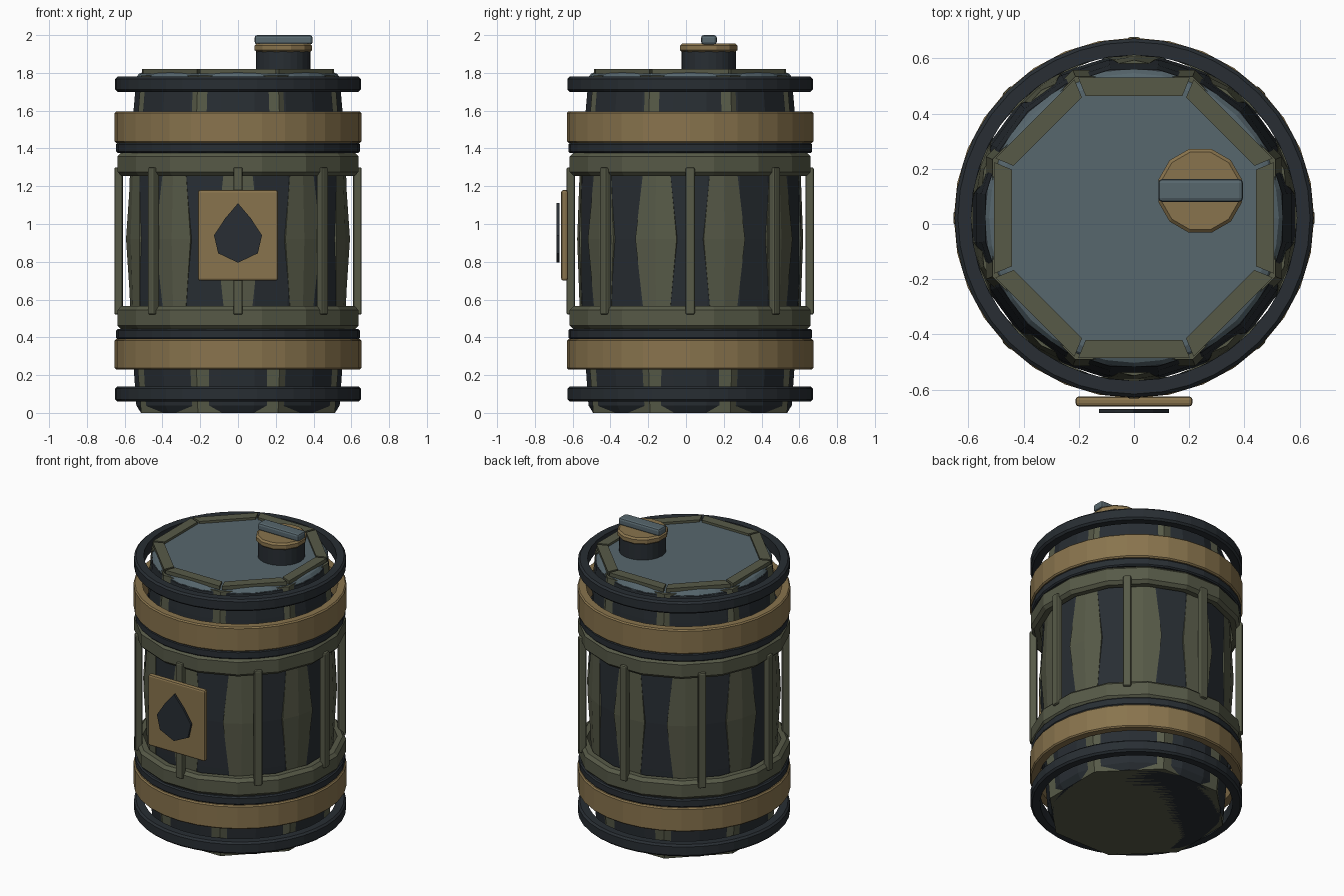
import bpy, bmesh, math
from mathutils import Matrix, Vector

if "Cube" in bpy.data.objects:
    bpy.data.objects.remove(bpy.data.objects["Cube"])

CY = 0.022  # barrel axis sits slightly behind the origin


def material(name, rgb):
    m = bpy.data.materials.new(name)
    m.diffuse_color = (*rgb, 1)
    m.use_nodes = True
    m.node_tree.nodes["Principled BSDF"].inputs["Base Color"].default_value = m.diffuse_color
    return m


DARK = material("dark_steel", (0.021, 0.027, 0.033))
OLIVE = material("olive_paint", (0.095, 0.102, 0.064))
BRASS = material("brass", (0.25, 0.175, 0.075))
SLATE = material("slate", (0.095, 0.135, 0.155))


def finish(name, bm, mat, bevel=0):
    bmesh.ops.recalc_face_normals(bm, faces=bm.faces)
    me = bpy.data.meshes.new(name)
    bm.to_mesh(me)
    bm.free()
    ob = bpy.data.objects.new(name, me)
    bpy.context.collection.objects.link(ob)
    me.materials.append(mat)
    if bevel:
        b = ob.modifiers.new("bevel", "BEVEL")
        b.width, b.segments = bevel, 2
        b.limit_method = "ANGLE"
    return ob


def lathe(name, profile, sides, mat, turn=0.0, ring=False, centre=(0, CY)):
    """Revolve (radius, z) points; ring=True closes the section, else caps the ends."""
    bm = bmesh.new()
    loops = []
    for r, z in profile:
        loops.append([bm.verts.new((centre[0] + r * math.cos(turn + math.tau * i / sides),
                                    centre[1] + r * math.sin(turn + math.tau * i / sides), z))
                      for i in range(sides)])
    pairs = list(zip(loops, loops[1:])) + ([(loops[-1], loops[0])] if ring else [])
    for a, b in pairs:
        for i in range(sides):
            j = (i + 1) % sides
            bm.faces.new((a[i], a[j], b[j], b[i]))
    if not ring:
        bm.faces.new(loops[0][::-1])
        bm.faces.new(loops[-1])
    return finish(name, bm, mat)


def hoop(name, r0, r1, z0, z1, sides, mat, c=0.012, turn=0.0):
    """Hollow band with chamfered outer edges."""
    return lathe(name, [(r0, z0), (r1 - c, z0), (r1, z0 + c), (r1, z1 - c), (r1 - c, z1), (r0, z1)],
                 sides, mat, turn, ring=True)


def box(name, lo, hi, mat, bevel=0.01):
    bm = bmesh.new()
    bmesh.ops.create_cube(bm, size=1)
    for v in bm.verts:
        v.co = Vector([(a + b) / 2 + c * (b - a) for a, b, c in zip(lo, hi, v.co)])
    return finish(name, bm, mat, bevel)


def prism(name, outline, vec, mat, bevel=0):
    bm = bmesh.new()
    f = bm.faces.new([bm.verts.new(p) for p in outline])
    new = bmesh.ops.extrude_face_region(bm, geom=[f])["geom"]
    bmesh.ops.translate(bm, vec=vec, verts=[v for v in new if isinstance(v, bmesh.types.BMVert)])
    return finish(name, bm, mat, bevel)


def spin(ob, angle):
    ob.data.transform(Matrix.Translation((0, CY, 0)) @ Matrix.Rotation(angle, 4, "Z"))


# bulging core
lathe("barrel_core", [(0.52, 0.0), (0.545, 0.04), (0.56, 0.25), (0.58, 0.6), (0.59, 0.92),
                      (0.58, 1.25), (0.56, 1.6), (0.545, 1.77), (0.52, 1.79)], 20, DARK, math.pi / 20)

# ten raised staves, widest at mid height
half = [(0.35, 0.055, 0.572), (0.55, 0.075, 0.585), (0.92, 0.115, 0.598),
        (1.28, 0.075, 0.585), (1.48, 0.055, 0.572)]
for k in range(10):
    bm = bmesh.new()
    rows = [[bm.verts.new(p) for p in ((r - 0.06, -w, z), (r - 0.012, -w, z), (r, 0, z),
                                       (r - 0.012, w, z), (r - 0.06, w, z))] for z, w, r in half]
    for a, b in zip(rows, rows[1:]):
        for i in range(5):
            j = (i + 1) % 5
            bm.faces.new((a[i], a[j], b[j], b[i]))
    bm.faces.new(rows[0])
    bm.faces.new(rows[-1])
    spin(finish(f"stave_{k}", bm, OLIVE), math.radians(-90 + 36 * k))

# octagonal corners showing at both barrel ends
for label, z0, z1, ra, rb in (("bottom", 0.0, 0.3, 0.555, 0.58), ("top", 1.5, 1.785, 0.58, 0.555)):
    lathe(f"{label}_end_liner", [(ra, z0), (rb, z1)], 8, OLIVE, math.pi / 8)

# hoops, mirrored about mid height
for label, flip in (("lower", False), ("upper", True)):
    def span(a, b):
        return (1.82 - b + 0.02, 1.82 - a + 0.02) if flip else (a, b)
    hoop(f"{label}_rim_ring", 0.59, 0.65, *span(0.06, 0.14), 40, DARK)
    hoop(f"{label}_brass_band", 0.60, 0.653, *((1.43, 1.595) if flip else (0.23, 0.39)), 32, BRASS, 0.008)
    hoop(f"{label}_dark_band", 0.59, 0.645, *((1.375, 1.43) if flip else (0.39, 0.445)), 32, DARK, 0.008)
    hoop(f"{label}_cage_ring", 0.595, 0.65, *((1.255, 1.378) if flip else (0.442, 0.565)),
         16, OLIVE, 0.02, math.pi / 16)

# eight upright cage ribs
for k in range(8):
    spin(box(f"cage_rib_{k}", (0.61, -0.025, 0.52), (0.655, 0.025, 1.30), OLIVE), k * math.pi / 4)

# lid with eight trim strips
lathe("lid", [(0.535, 1.74), (0.54, 1.775), (0.525, 1.795), (0.50, 1.805)], 32, SLATE)
t = math.tan(math.pi / 8)
for k in range(8):
    o, i, g = 0.508, 0.442, 0.008
    strip = prism(f"lid_trim_{k}", [(i, -i * t + g, 1.795), (o, -o * t + g, 1.795),
                                    (o, o * t - g, 1.795), (i, i * t - g, 1.795)],
                  (0, 0, 0.025), OLIVE)
    spin(strip, k * math.pi / 4)

# filler neck, cap and grip
CAP = (0.24, 0.12)
lathe("filler_neck", [(0.145, 1.79), (0.145, 1.92)], 24, DARK, centre=CAP)
lathe("filler_cap", [(0.145, 1.91), (0.157, 1.92), (0.157, 1.945), (0.145, 1.956)], 12, BRASS,
      math.pi / 12, centre=CAP)
box("cap_grip", (0.088, 0.08, 1.95), (0.395, 0.163, 2.0), SLATE, 0.014)

# front plate with drop emblem
box("front_plate", (-0.212, -0.661, 0.70), (0.212, -0.625, 1.18), BRASS, 0.012)
side = [(0.068, 1.03), (0.127, 0.94), (0.105, 0.845)]
drop = [(0, 1.11)] + side + [(0, 0.795)] + [(-x, z) for x, z in reversed(side)]
prism("drop_emblem", [(x, -0.67, z) for x, z in drop], (0, -0.015, 0), DARK)
